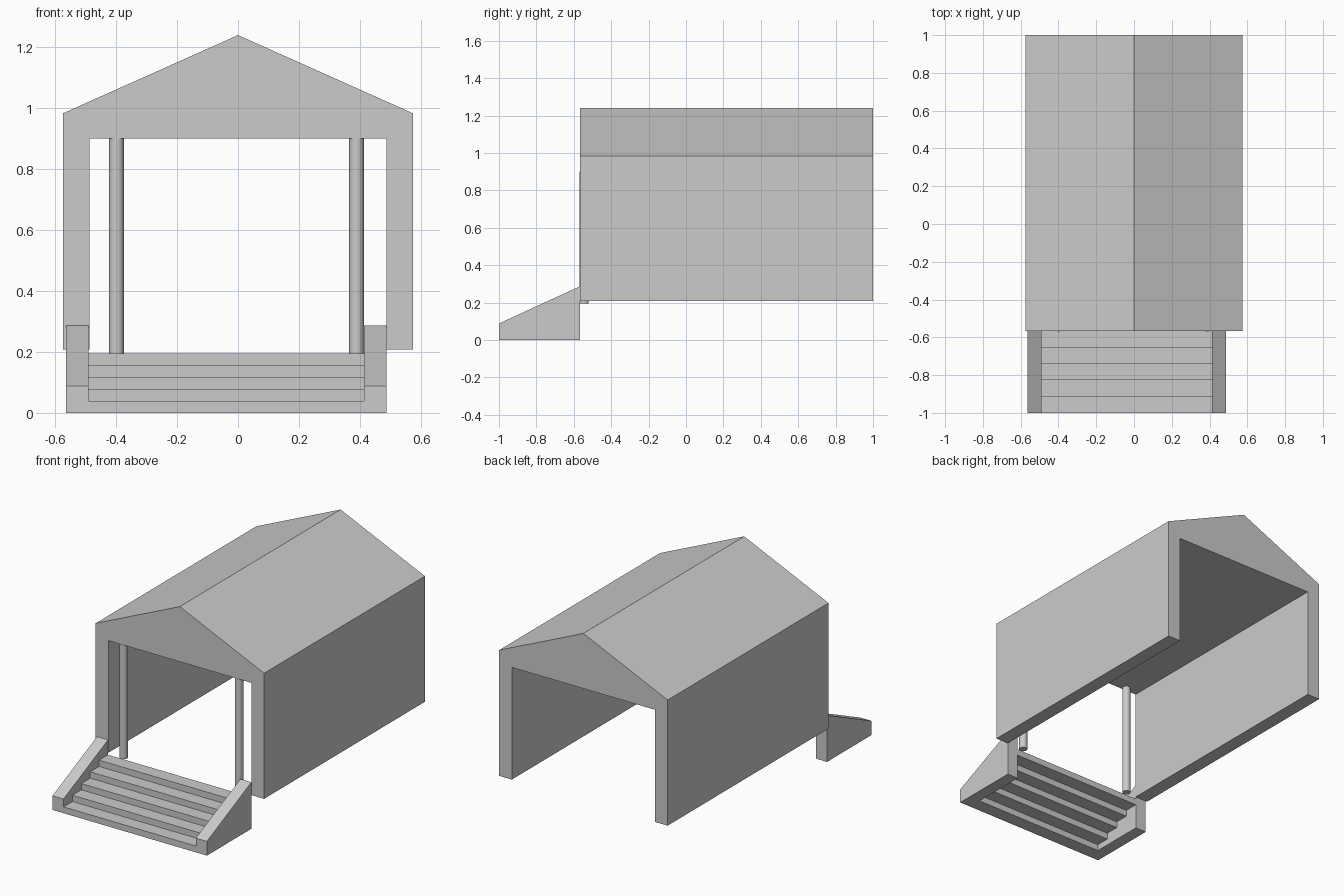
import bpy, bmesh
from mathutils import Vector

if "Cube" in bpy.data.objects:
    bpy.data.objects.remove(bpy.data.objects["Cube"])


def extrude_profile(name, points, offset):
    """Closed prism from a planar outline and an extrusion vector."""
    bm = bmesh.new()
    face = bm.faces.new([bm.verts.new(p) for p in points])
    res = bmesh.ops.extrude_face_region(bm, geom=[face], use_keep_orig=True)
    verts = [g for g in res["geom"] if isinstance(g, bmesh.types.BMVert)]
    bmesh.ops.translate(bm, verts=verts, vec=Vector(offset))
    bmesh.ops.recalc_face_normals(bm, faces=bm.faces)
    mesh = bpy.data.meshes.new(name)
    bm.to_mesh(mesh)
    bm.free()
    obj = bpy.data.objects.new(name, mesh)
    bpy.context.collection.objects.link(obj)
    return obj


FRONT, PORCH, BACK = -1.0, -0.567, 1.0
STEPS, STEP_TOP = 5, 0.195

# Open hall: side walls and gable roof as one arch-shaped section
half = [(0.488, 0.90), (0.488, 0.208), (0.575, 0.208), (0.575, 0.983)]
outline = half + [(0, 1.24)] + [(-x, z) for x, z in reversed(half)]
extrude_profile("hall_shell", [(x, PORCH, z) for x, z in outline],
                (0, BACK - PORCH, 0))

# Sloped stair side walls
side = [(FRONT, 0), (PORCH, 0), (PORCH, 0.287), (FRONT, 0.088)]
for name, x0, x1 in (("stair_wall_left", -0.565, -0.490),
                     ("stair_wall_right", 0.413, 0.488)):
    extrude_profile(name, [(x0, y, z) for y, z in side], (x1 - x0, 0, 0))

# Steps, open underneath
depth, rise = (PORCH - FRONT) / STEPS, STEP_TOP / STEPS
for i in range(STEPS):
    y, z = FRONT + i * depth, i * rise
    rect = [(y, z), (y + depth, z), (y + depth, z + rise), (y, z + rise)]
    extrude_profile(f"step_{i + 1}", [(-0.490, a, b) for a, b in rect],
                    (0.903, 0, 0))

# Round porch columns
for name, x in (("column_left", -0.399), ("column_right", 0.389)):
    bpy.ops.mesh.primitive_cylinder_add(
        vertices=32, radius=0.024, depth=0.90 - STEP_TOP,
        location=(x, -0.545, (0.90 + STEP_TOP) / 2))
    bpy.context.object.name = name
    bpy.ops.object.shade_smooth_by_angle()
